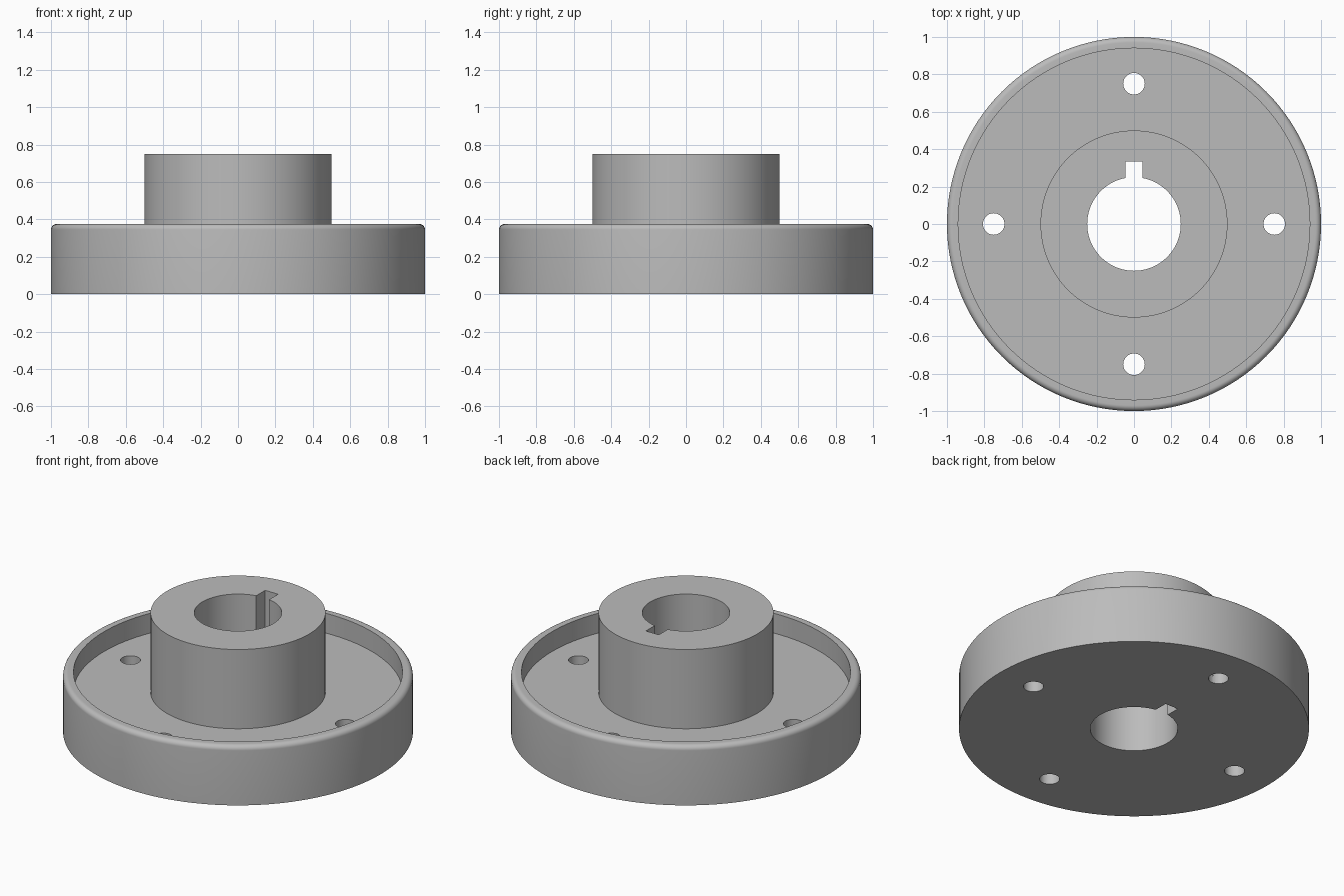
import bpy, bmesh, math

if "Cube" in bpy.data.objects:
    bpy.data.objects.remove(bpy.data.objects["Cube"])

SIDES = 128

metal = bpy.data.materials.new("plain grey metal")
metal.diffuse_color = (0.5, 0.5, 0.5, 1)
metal.use_nodes = True
metal.node_tree.nodes["Principled BSDF"].inputs["Base Color"].default_value = metal.diffuse_color


def add_object(name, bm):
    bmesh.ops.recalc_face_normals(bm, faces=bm.faces[:])
    mesh = bpy.data.meshes.new(name)
    bm.to_mesh(mesh)
    bm.free()
    obj = bpy.data.objects.new(name, mesh)
    bpy.context.collection.objects.link(obj)
    obj.data.materials.append(metal)
    return obj


# Lathed body: outer rim with rounded top edge, recessed floor, hub and bore
R = 0.03
TOP = 0.375
profile = [(0.25, 0), (1, 0)]
for i in range(9):
    a = math.pi / 2 * i / 8
    profile.append((1 - R + R * math.cos(a), TOP - R + R * math.sin(a)))
profile += [(0.94, TOP), (0.94, 0.25), (0.5, 0.25), (0.5, 0.75), (0.25, 0.75)]

bm = bmesh.new()
rings = []
for s in range(SIDES):
    t = 2 * math.pi * s / SIDES
    rings.append([bm.verts.new((r * math.cos(t), r * math.sin(t), z)) for r, z in profile])
n = len(profile)
for s in range(SIDES):
    a, b = rings[s], rings[(s + 1) % SIDES]
    for i in range(n):
        j = (i + 1) % n
        bm.faces.new((a[i], b[i], b[j], a[j]))
body = add_object("flanged_hub", bm)


def cut(cutter):
    cutter.hide_render = True
    cutter.hide_set(True)
    mod = body.modifiers.new(cutter.name, 'BOOLEAN')
    mod.operation = 'DIFFERENCE'
    mod.solver = 'EXACT'
    mod.object = cutter
    bpy.context.view_layer.objects.active = body
    bpy.ops.object.modifier_apply(modifier=mod.name)
    bpy.data.objects.remove(cutter)


# Keyway slot along the bore
bm = bmesh.new()
bmesh.ops.create_cube(bm, size=1)
for v in bm.verts:
    v.co = (v.co.x * 0.09, 0.2375 + v.co.y * 0.195, 0.375 + v.co.z * 1.2)
cut(add_object("keyway_cutter", bm))

# Four bolt holes through the floor
for k in range(4):
    t = math.pi / 2 * k
    bm = bmesh.new()
    bmesh.ops.create_cone(bm, cap_ends=True, segments=48, radius1=0.0575, radius2=0.0575, depth=0.6)
    bmesh.ops.translate(bm, verts=bm.verts[:], vec=(0.75 * math.cos(t), 0.75 * math.sin(t), 0.15))
    cut(add_object("bolt_hole_cutter", bm))

bpy.ops.object.select_all(action='DESELECT')
body.select_set(True)
bpy.context.view_layer.objects.active = body
bpy.ops.object.shade_smooth_by_angle(angle=math.radians(30))
